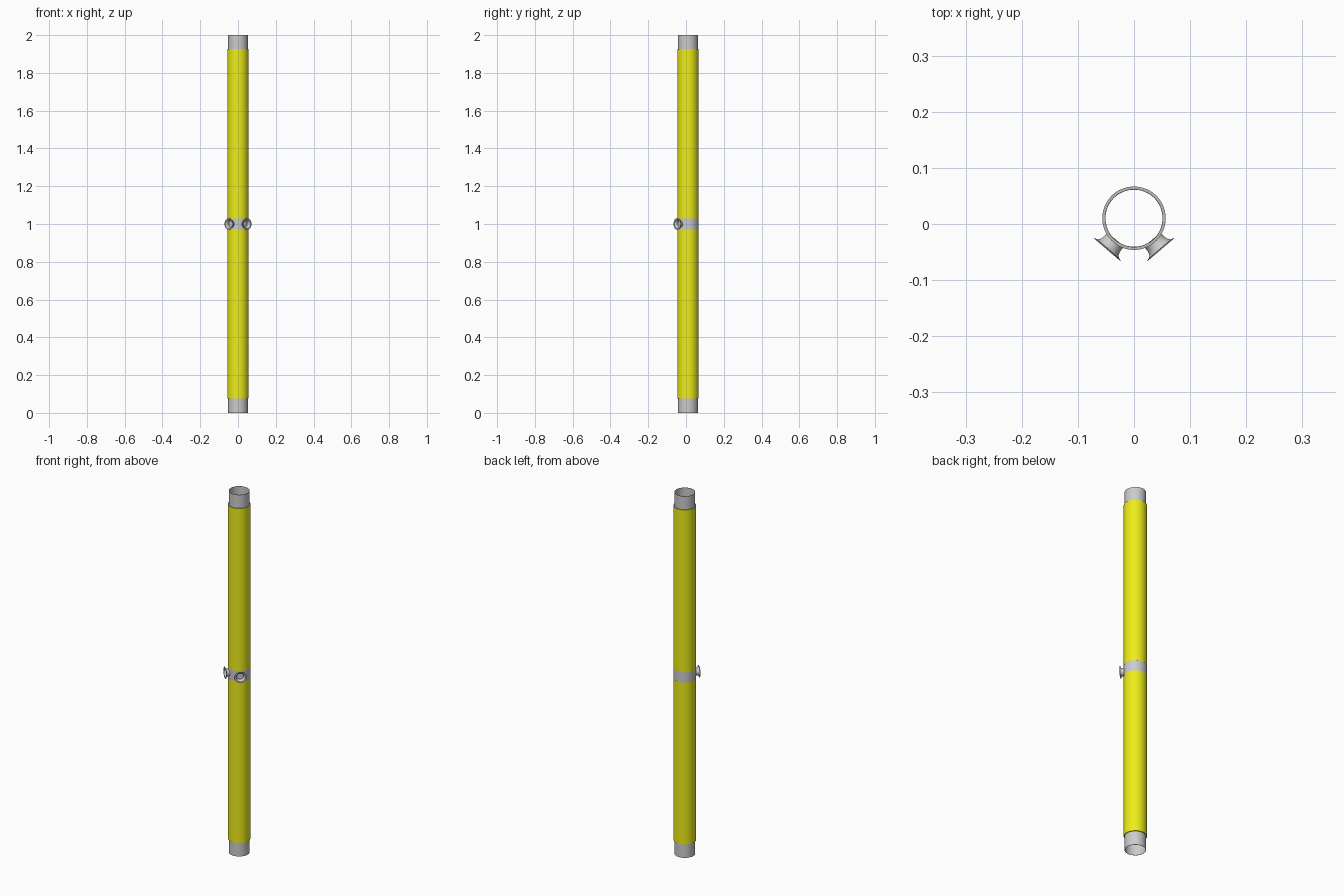
import bpy, bmesh, math
from mathutils import Vector, Matrix

if "Cube" in bpy.data.objects:
    bpy.data.objects.remove(bpy.data.objects["Cube"])

CY = 0.0103  # pipe axis offset in y
yellow = bpy.data.materials.new("yellow")
yellow.diffuse_color = (0.85, 0.85, 0.01, 1)
yellow.use_nodes = True
yellow.node_tree.nodes["Principled BSDF"].inputs["Base Color"].default_value = yellow.diffuse_color
grey = bpy.data.materials.new("grey")
grey.diffuse_color = (0.5, 0.5, 0.5, 1)
grey.use_nodes = True
grey.node_tree.nodes["Principled BSDF"].inputs["Base Color"].default_value = grey.diffuse_color


def lathe(name, profile, matrix, n=64, closed=True, mats=(), coloured=None):
    """Revolve an (r, z) profile round z; the profile edge 'coloured' uses slot 1."""
    bm = bmesh.new()
    rings = []
    for r, z in profile:
        rings.append([bm.verts.new((r * math.cos(2 * math.pi * i / n),
                                    r * math.sin(2 * math.pi * i / n), z))
                      for i in range(n)])
    count = len(rings) if closed else len(rings) - 1
    for k in range(count):
        a, b = rings[k], rings[(k + 1) % len(rings)]
        for i in range(n):
            j = (i + 1) % n
            f = bm.faces.new((a[i], a[j], b[j], b[i]))
            f.material_index = 1 if k == coloured else 0
    if not closed:  # cap the last ring as a floor
        bm.faces.new(rings[-1])
    bmesh.ops.recalc_face_normals(bm, faces=bm.faces)
    me = bpy.data.meshes.new(name)
    bm.to_mesh(me)
    bm.free()
    for m in mats:
        me.materials.append(m)
    ob = bpy.data.objects.new(name, me)
    ob.matrix_world = matrix
    bpy.context.collection.objects.link(ob)
    bpy.ops.object.select_all(action='DESELECT')
    ob.select_set(True)
    bpy.context.view_layer.objects.active = ob
    bpy.ops.object.shade_smooth_by_angle(angle=math.radians(35))
    return ob


def tube(name, r_in, r_out, z0, z1, **kw):
    return lathe(name, [(r_out, z0), (r_out, z1), (r_in, z1), (r_in, z0)],
                 Matrix.Translation((0, CY, 0)), **kw)


# Thin inner pipe, full height
tube("inner_pipe", 0.0508, 0.052, 0, 2)

# Yellow sleeves with grey end faces
for name, z0, z1 in (("lower_sleeve", 0.076, 0.971), ("upper_sleeve", 1.029, 1.926)):
    tube(name, 0.052, 0.0565, z0, z1, mats=(grey, yellow), coloured=0)

# Grey collar in the middle
tube("middle_collar", 0.052, 0.0563, 0.971, 1.029)

# Flared sockets on the collar, with a recessed floor
socket = [(0.0195, 0.050), (0.0195, 0.058), (0.0203, 0.063), (0.0222, 0.068),
          (0.0255, 0.0715), (0.031, 0.0725), (0.031, 0.0738), (0.0245, 0.0732),
          (0.0205, 0.069), (0.0185, 0.064), (0.0175, 0.058), (0.0175, 0.0545)]
for side, s in (("left", -1), ("right", 1)):
    q = Vector((s * 0.65, -0.76, 0)).to_track_quat('Z', 'Y')
    lathe(side + "_socket", socket,
          Matrix.Translation((0, CY, 1.0)) @ q.to_matrix().to_4x4(), n=40, closed=False)
